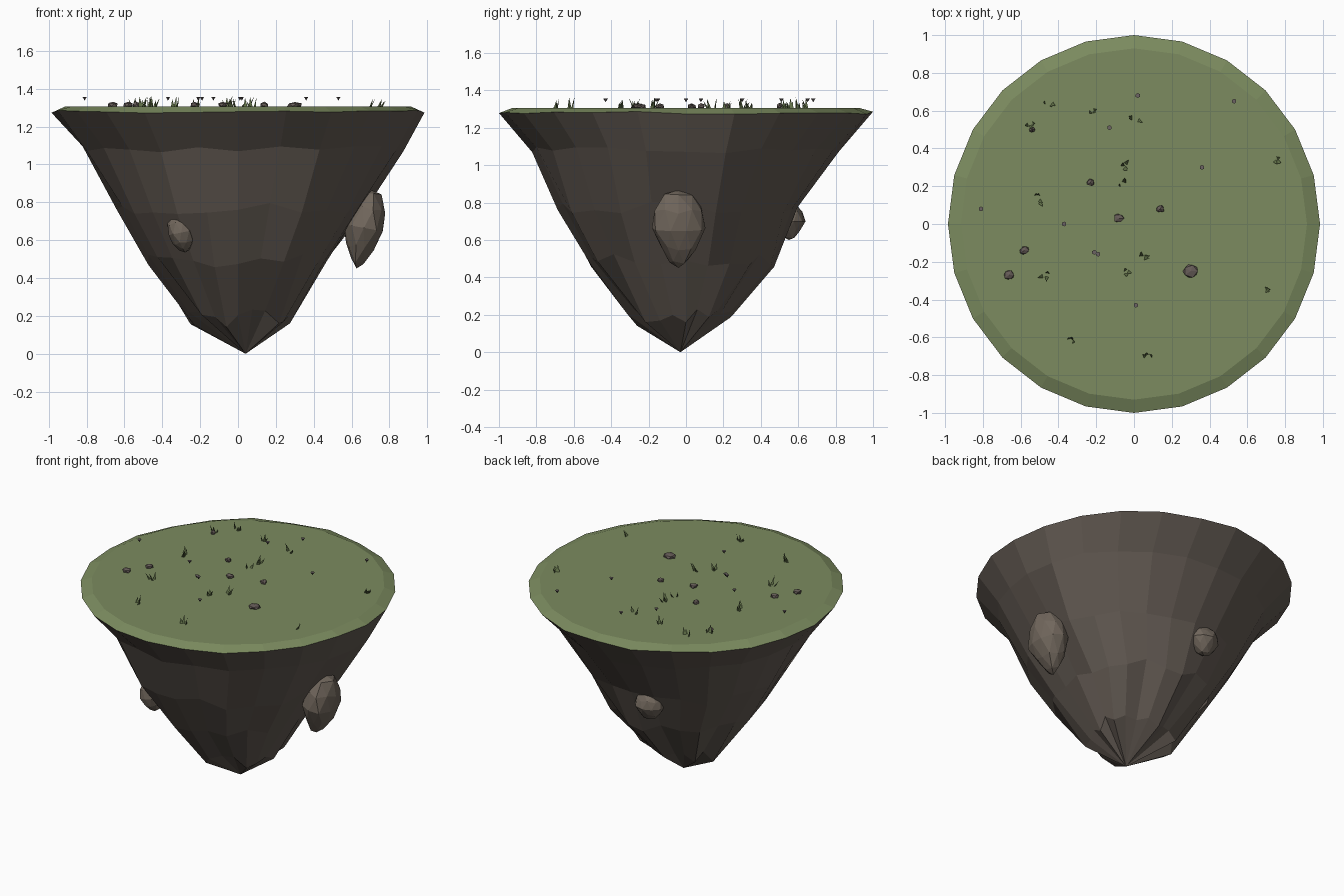
import bpy, bmesh, math, random
from mathutils import Vector, Matrix, noise

random.seed(7)
SIDES = 24
TOP = 1.305

cube = bpy.data.objects.get("Cube")
if cube:
    bpy.data.objects.remove(cube, do_unlink=True)


def material(name, rgb):
    m = bpy.data.materials.new(name)
    m.use_nodes = True
    m.diffuse_color = (*rgb, 1)
    bsdf = m.node_tree.nodes["Principled BSDF"]
    bsdf.inputs["Base Color"].default_value = (*rgb, 1)
    bsdf.inputs["Roughness"].default_value = 0.9
    return m


EARTH = material("dark_earth", (0.125, 0.103, 0.086))
STONE = material("boulder_stone", (0.165, 0.135, 0.108))
PEBBLE = material("pebble_grey", (0.13, 0.105, 0.095))
GRASS = material("grass_green", (0.2, 0.26, 0.115))
BLADE = material("blade_green", (0.12, 0.165, 0.065))
BUD = material("bud_mauve", (0.15, 0.125, 0.125))


def finish(bm, name, mat):
    bmesh.ops.recalc_face_normals(bm, faces=bm.faces)
    mesh = bpy.data.meshes.new(name)
    bm.to_mesh(mesh)
    bm.free()
    mesh.materials.append(mat)
    ob = bpy.data.objects.new(name, mesh)
    bpy.context.collection.objects.link(ob)
    return ob


def ring_points(east, west, north, south, z, wobble=0, lift=0):
    """Closed ring with its own reach in each of the four directions."""
    pts = []
    for i in range(SIDES):
        a = math.tau * i / SIDES
        c, s = math.cos(a), math.sin(a)
        k = 1 + random.uniform(-wobble, wobble)
        pts.append(Vector((c * (east if c > 0 else west) * k,
                           s * (north if s > 0 else south) * k,
                           z + random.uniform(-lift, lift))))
    return pts


def bridge(bm, a, b):
    for i in range(len(a)):
        j = (i + 1) % len(a)
        bm.faces.new((a[i], a[j], b[j], b[i]))


# Wavy rim shared by the turf and the earth below
rim = ring_points(0.985, 0.985, 1, 1, 1.28, 0, 0.009)

# Earth cone: rings tapering down to an off-centre tip
bm = bmesh.new()
rings = [rim,
         ring_points(0.87, 0.82, 0.81, 0.83, 1.08, 0.012, 0.02),
         ring_points(0.67, 0.645, 0.60, 0.70, 0.77, 0.025, 0.035),
         ring_points(0.47, 0.48, 0.47, 0.53, 0.49, 0.035, 0.035),
         ring_points(0.29, 0.25, 0.23, 0.29, 0.19, 0.09, 0.05)]
rings = [[bm.verts.new(p) for p in ring] for ring in rings]
for upper, lower in zip(rings, rings[1:]):
    bridge(bm, upper, lower)
tip = bm.verts.new((0.04, -0.03, 0))
last = rings[-1]
for i in range(SIDES):
    bm.faces.new((last[i], last[(i + 1) % SIDES], tip))
finish(bm, "earth_cone", EARTH)

# Turf: bevelled edge and flat top
bm = bmesh.new()
outer = [bm.verts.new(p) for p in rim]
inner = [bm.verts.new((p.x * 0.93, p.y * 0.93, TOP)) for p in rim]
bridge(bm, outer, inner)
bm.faces.new(inner)
finish(bm, "turf_top", GRASS)


def rock(name, centre, radii, mat, detail=2, taper=0.0, tilt=0.0, rough=0.12):
    bm = bmesh.new()
    bmesh.ops.create_icosphere(bm, subdivisions=detail, radius=1)
    turn = Matrix.Rotation(tilt, 3, 'Y')
    for v in bm.verts:
        p = v.co.copy()
        p *= 1 + rough * noise.noise(p * 1.3 + Vector(centre) * 9)
        narrow = 1 - taper * max(0, -p.z)
        p = Vector((p.x * radii[0] * narrow, p.y * radii[1] * narrow, p.z * radii[2]))
        v.co = turn @ p + Vector(centre)
    return finish(bm, name, mat)


# Boulders stuck in the slope
rock("left_boulder", (0.665, -0.04, 0.665), (0.11, 0.145, 0.215), STONE, 2, 0.4, 0.18)
rock("front_boulder", (-0.30, -0.51, 0.64), (0.07, 0.08, 0.11), STONE, 2, 0.2, -0.2)
rock("back_boulder", (-0.11, 0.55, 0.70), (0.10, 0.085, 0.10), STONE, 2, 0.3)

# Flat pebbles on the turf
pebbles = [(-.54, .50, .018), (-.23, .22, .022), (-.08, .03, .029), (.14, .08, .024),
           (-.58, -.14, .026), (-.66, -.27, .029), (.30, -.25, .042)]
for x, y, r in pebbles:
    rock("pebble", (x, y, TOP + 0.01), (r, r * 0.9, 0.017), PEBBLE, 1, rough=0.3)


def tuft(x, y):
    """A few thin leaning blades, each a slim three-sided spike."""
    bm = bmesh.new()
    for _ in range(random.choice((3, 3, 4))):
        a = random.uniform(0, math.tau)
        out = Vector((math.cos(a), math.sin(a), 0))
        side = Vector((-out.y, out.x, 0)) * 0.011
        base = Vector((x, y, TOP - 0.002)) + out * random.uniform(0.005, 0.025)
        top = base + out * random.uniform(0.008, 0.03)
        top.z += random.uniform(0.03, 0.06)
        a0, b0, c0, t = [bm.verts.new(p) for p in
                         (base - side, base + side, base + out * 0.007, top)]
        for tri in ((a0, b0, t), (b0, c0, t), (c0, a0, t), (a0, b0, c0)):
            bm.faces.new(tri)
    finish(bm, "grass_tuft", BLADE)


# Grass tufts
for x, y in [(-.45, .65), (-.55, .53), (-.22, .60), (0, .56), (-.06, .30), (-.06, .21),
             (-.51, .13), (.74, .34), (.04, -.18), (-.04, -.25), (-.46, -.27),
             (.68, -.35), (-.34, -.62), (.07, -.71)]:
    tuft(x, y)

# Tiny downward-pointing buds hovering over the turf
for x, y in [(-.81, .08), (-.37, 0), (-.21, -.15), (-.19, -.16), (-.13, .51),
             (.02, .68), (.36, .30), (.53, .65), (.01, -.43)]:
    bm = bmesh.new()
    bmesh.ops.create_cone(bm, cap_ends=True, segments=6, radius1=0, radius2=0.013,
                          depth=0.02, matrix=Matrix.Translation((x, y, 1.347)))
    bmesh.ops.remove_doubles(bm, verts=bm.verts, dist=0.0001)
    finish(bm, "flower_bud", BUD)
